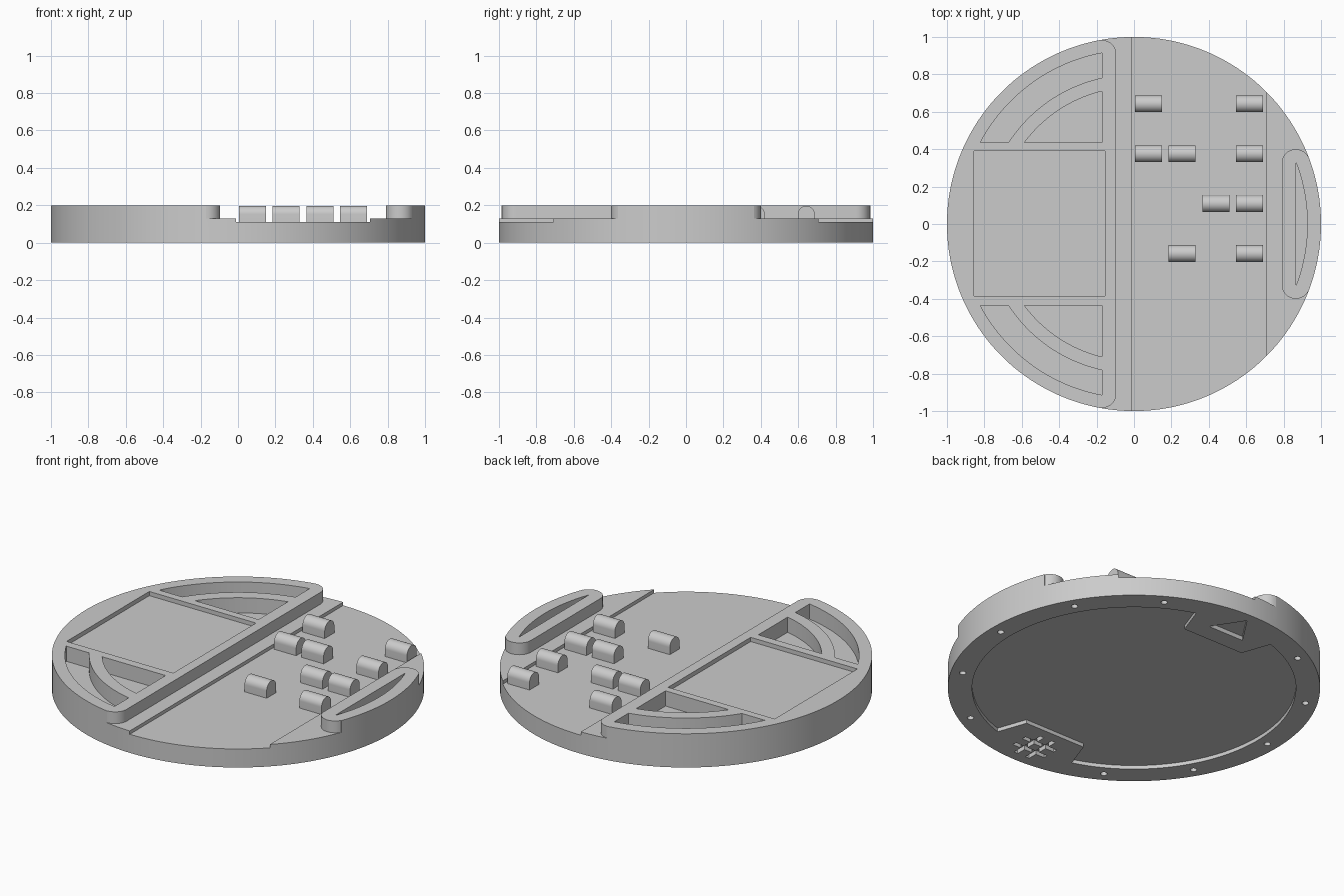
import bpy, bmesh
from math import sin, cos, pi, radians, sqrt
from mathutils import Matrix

cube = bpy.data.objects.get("Cube")
if cube:
    bpy.data.objects.remove(cube, do_unlink=True)

GREY = (0.6, 0.6, 0.6, 1)
grey = bpy.data.materials.new("matte_grey")
grey.use_nodes = True
grey.diffuse_color = GREY
grey.node_tree.nodes["Principled BSDF"].inputs["Base Color"].default_value = GREY


def arc(cx, cy, r, a0, a1, n):
    """Points along an arc, angles in degrees."""
    steps = [radians(a0 + (a1 - a0) * i / n) for i in range(n + 1)]
    return [(cx + r * cos(a), cy + r * sin(a)) for a in steps]


def circle(cx, cy, r, n):
    return arc(cx, cy, r, 0, 360, n)[:-1]


def rect(x0, x1, y0, y1):
    return [(x0, y0), (x1, y0), (x1, y1), (x0, y1)]


def flip(pts):
    """Mirror a path across the x axis, keeping a loop's direction."""
    return [(x, -y) for x, y in reversed(pts)]


def prism(name, pts, z0, z1, matrix=None):
    bm = bmesh.new()
    face = bm.faces.new([bm.verts.new((x, y, z0)) for x, y in pts])
    top = bmesh.ops.extrude_face_region(bm, geom=[face])["geom"]
    bmesh.ops.translate(bm, vec=(0, 0, z1 - z0),
                        verts=[v for v in top if isinstance(v, bmesh.types.BMVert)])
    if matrix:
        bm.transform(matrix)
    bmesh.ops.recalc_face_normals(bm, faces=bm.faces)
    mesh = bpy.data.meshes.new(name)
    bm.to_mesh(mesh)
    bm.free()
    mesh.materials.append(grey)
    obj = bpy.data.objects.new(name, mesh)
    bpy.context.collection.objects.link(obj)
    return obj


def activate(obj):
    bpy.ops.object.select_all(action="DESELECT")
    obj.select_set(True)
    bpy.context.view_layer.objects.active = obj


def cut(pts, z0, z1):
    """Remove a prism from the body."""
    cutter = prism("cutter", pts, z0, z1)
    cutter.hide_render = True
    mod = body.modifiers.new("cut", "BOOLEAN")
    mod.operation = "DIFFERENCE"
    mod.solver = "EXACT"
    mod.object = cutter
    activate(body)
    bpy.ops.object.modifier_apply(modifier=mod.name)
    bpy.data.objects.remove(cutter, do_unlink=True)


TOP, DECK, FLOOR, ABOVE = 0.2, 0.13, 0.11, 0.4

# Round body, then lower everything except the wide slab and the edge pad
body = prism("round_body", circle(0, 0, 1, 180), 0, TOP)
half = (arc(-0.17, 0.908, 0.075, 0, 90, 10) + [(-0.17, 1.2), (1.2, 1.2), (1.2, 0.45)]
        + arc(0.865, 0.325, 0.075, 30, 180, 16))
cut(half + flip(half), DECK, ABOVE)
cut(rect(-0.01, 0.705, -1.2, 1.2), FLOOR, ABOVE)

# Shallow rectangular panel in the slab
cut(rect(-0.855, -0.155, -0.385, 0.39), 0.175, ABOVE)


# Curved pockets either side of the panel
def sector_arc(r, x=-0.17, y=0.435, n=24):
    a0 = 180 - math_deg(x, r)
    a1 = 180 - math_deg(-sqrt(r * r - y * y), r)
    return arc(0, 0, r, a0, a1, n)


def math_deg(x, r):
    from math import acos, degrees
    return degrees(acos(-x / r))


outer = sector_arc(0.93) + sector_arc(0.8)[::-1]
inner = sector_arc(0.73) + [(-0.17, 0.435)]
for pocket in (outer, inner):
    cut(pocket, FLOOR, ABOVE)
    cut(flip(pocket), FLOOR, ABOVE)

# Lens-shaped pocket in the edge pad
cut(arc(0, 0, 0.927, -20.8, 20.8, 24), FLOOR, ABOVE)

# Underside: round recess interrupted by two tabs
side = arc(0, 0, 0.87, -72.6, 72.6, 80) + [(0.2, 0.66)]
lid = side + [(-x, y) for x, y in reversed(side)] + [(-0.2, -0.66), (0.2, -0.66)]
cut(lid, -0.1, 0.022)

# Triangle mark on the back tab and crossed slots on the front tab
cut([(-0.117, 0.767), (0.117, 0.767), (0, 0.945)], -0.1, 0.025)
for s in (-0.04, 0.04):
    cut(rect(s - 0.013, s + 0.013, -0.94, -0.72), -0.1, 0.025)
for s in (-0.04, 0.04):
    cut(rect(-0.11, 0.11, -0.83 + s - 0.013, -0.83 + s + 0.013), -0.1, 0.025)

# Screw holes around the rim, leaving the tabs clear
for i in range(12):
    if i % 6 != 3:
        a = i * pi / 6
        cut(circle(0.935 * cos(a), 0.935 * sin(a), 0.018, 16), -0.1, 0.05)

# Round-topped pegs on the sunken floor, by row and column
parts = [body]
to_side = Matrix(((0, 0, 1, 0), (1, 0, 0, 0), (0, 1, 0, 0), (0, 0, 0, 1)))
profile = arc(0, 0.152, 0.045, 0, 180, 24) + [(-0.045, 0.105), (0.045, 0.105)]
for row, columns in enumerate(((0, 3), (0, 1, 3), (2, 3), (1, 3))):
    for col in columns:
        place = Matrix.Translation((0.005 + 0.18 * col, 0.643 - 0.267 * row, 0))
        parts.append(prism("peg", profile, 0, 0.145, place @ to_side))

for obj in parts:
    activate(obj)
    bpy.ops.object.shade_smooth_by_angle(angle=radians(30))
